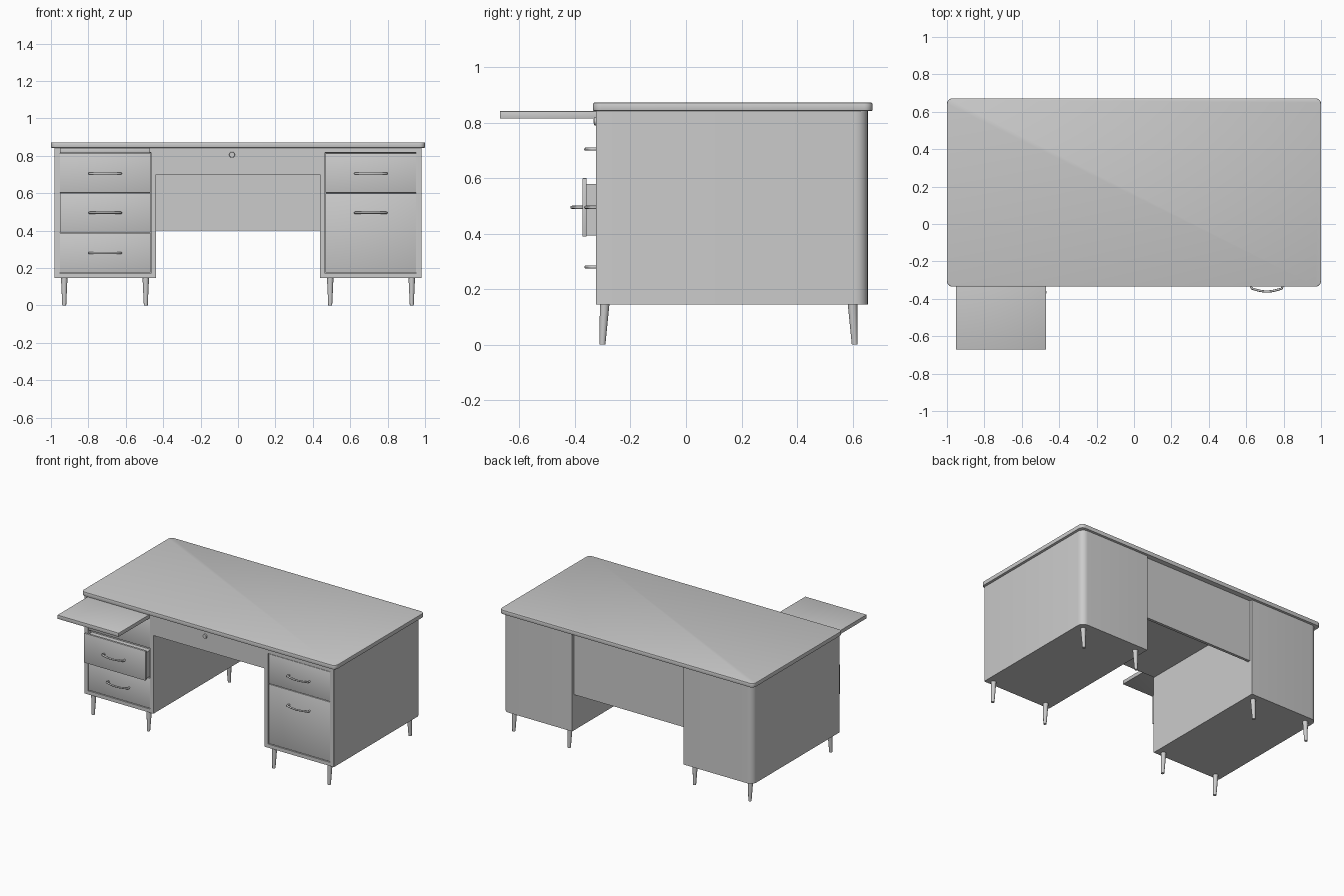
import bpy, bmesh, math
from mathutils import Vector

if "Cube" in bpy.data.objects:
    bpy.data.objects.remove(bpy.data.objects["Cube"])


def finish(bm, name, smooth=True):
    bmesh.ops.recalc_face_normals(bm, faces=bm.faces[:])
    me = bpy.data.meshes.new(name)
    bm.to_mesh(me)
    bm.free()
    ob = bpy.data.objects.new(name, me)
    bpy.context.collection.objects.link(ob)
    if smooth:
        bpy.ops.object.select_all(action='DESELECT')
        ob.select_set(True)
        bpy.context.view_layer.objects.active = ob
        bpy.ops.object.shade_smooth_by_angle(angle=math.radians(35))
    return ob


def box(name, x, y, z, bevel=0.0):
    bm = bmesh.new()
    bmesh.ops.create_cube(bm, size=1)
    for v in bm.verts:
        v.co = Vector([(r[0] + r[1]) / 2 + c * (r[1] - r[0]) for c, r in zip(v.co, (x, y, z))])
    if bevel:
        bmesh.ops.bevel(bm, geom=bm.edges[:], offset=bevel, segments=2, affect='EDGES', profile=0.5)
    return finish(bm, name, bool(bevel))


def prism(corners, z0, z1, steps=6):
    """Upright block from (x, y, radius) corners; returns the bmesh."""
    pts = []
    n = len(corners)
    for i, (x, y, r) in enumerate(corners):
        p = Vector((x, y))
        if r == 0:
            pts.append(p)
            continue
        a = (Vector(corners[i - 1][:2]) - p).normalized() * r
        b = (Vector(corners[(i + 1) % n][:2]) - p).normalized() * r
        for k in range(steps + 1):
            t = k / steps * math.pi / 2
            pts.append(p + a * (1 - math.sin(t)) + b * (1 - math.cos(t)))
    bm = bmesh.new()
    face = bm.faces.new([bm.verts.new((p.x, p.y, z0)) for p in pts])
    ext = bmesh.ops.extrude_face_region(bm, geom=[face])
    for g in ext['geom']:
        if isinstance(g, bmesh.types.BMVert):
            g.co.z = z1
    bmesh.ops.recalc_face_normals(bm, faces=bm.faces[:])
    return bm


def pedestal(name, inner, outer):
    bm = prism([(inner, FRONT, 0), (outer, FRONT, 0.005), (outer, BACK, 0.045), (inner, BACK, 0)], 0.145, 0.842)
    front = min(bm.faces, key=lambda f: f.calc_center_median().y)
    # sunken opening framed by the carcass
    bmesh.ops.inset_region(bm, faces=[front], thickness=0.026, use_even_offset=True)
    bmesh.ops.inset_region(bm, faces=[front], thickness=0.0002, depth=-0.03)
    finish(bm, name)


def handle(name, x, y, z):
    cu = bpy.data.curves.new(name, 'CURVE')
    cu.dimensions = '3D'
    cu.bevel_depth = 0.006
    cu.bevel_resolution = 2
    cu.use_fill_caps = True
    sp = cu.splines.new('POLY')
    # bowed grip whose ends turn into the drawer face
    pts = [(-0.078, 0.004), (-0.084, -0.012)]
    pts += [(-0.08 + 0.16 * k / 12, -0.022 - 0.016 * math.sin(math.pi * k / 12)) for k in range(13)]
    pts += [(0.084, -0.012), (0.078, 0.004)]
    sp.points.add(len(pts) - 1)
    for p, (px, py) in zip(sp.points, pts):
        p.co = (x + px, y + py, z, 1)
    ob = bpy.data.objects.new(name, cu)
    bpy.context.collection.objects.link(ob)


def leg(name, x, y):
    bm = bmesh.new()
    s = -1 if y < 0 else 1
    bmesh.ops.create_cone(bm, cap_ends=True, segments=20, radius1=0.0105, radius2=0.0175, depth=0.15)
    for v in bm.verts:
        lean = -0.005 * s if v.co.z > 0 else 0.003 * s
        v.co += Vector((x, y + lean, 0.075))
    finish(bm, name)


FRONT, BACK = -0.325, 0.655

# desk top with rounded corners and softened rims
bm = prism([(-1, -0.335, 0.03), (1, -0.335, 0.03), (1, 0.672, 0.03), (-1, 0.672, 0.03)], 0.842, 0.872)
rims = [e for e in bm.edges if abs(e.verts[0].co.z - e.verts[1].co.z) < 1e-5]
bmesh.ops.bevel(bm, geom=rims, offset=0.004, segments=2, affect='EDGES', profile=0.5)
finish(bm, "desk_top")

# pedestals and their legs
for side, s in (("left", -1), ("right", 1)):
    pedestal(side + "_pedestal", s * 0.438, s * 0.982)
    for row, y in (("front", -0.298), ("back", 0.605)):
        for pos, x in (("inner", 0.493), ("outer", 0.929)):
            leg(f"{side}_{row}_{pos}_leg", s * x, y)

# drawers: name, side, bottom, top, pull-out, handle height
drawers = [
    ("left_top", -1, 0.602, 0.813, 0.0, 0.705),
    ("left_middle", -1, 0.39, 0.60, 0.05, 0.495),
    ("left_bottom", -1, 0.175, 0.387, 0.0, 0.28),
    ("right_top", 1, 0.602, 0.813, 0.0, 0.705),
    ("right_bottom", 1, 0.175, 0.598, 0.0, 0.495),
]
for name, s, z0, z1, out, hz in drawers:
    xs = sorted((s * 0.468, s * 0.952))
    y = FRONT + 0.002 - out
    box(name + "_drawer_front", xs, (y, y + 0.015), (z0, z1), 0.0015)
    if out:
        box(name + "_drawer_box", (xs[0] + 0.01, xs[1] - 0.01), (y + 0.014, y + 0.09), (z0 + 0.003, z1 - 0.02))
    handle(name + "_handle", s * 0.71, y, hz)

# pull-out writing board
box("writing_board", (-0.952, -0.47), (-0.67, -0.1), (0.815, 0.8415), 0.001)

# centre drawer, its lock and the rear modesty panel
box("centre_drawer", (-0.438, 0.438), (-0.322, 0.6), (0.70, 0.842))
box("modesty_panel", (-0.438, 0.438), (0.615, 0.635), (0.40, 0.842))
bm = bmesh.new()
bmesh.ops.create_cone(bm, cap_ends=True, segments=24, radius1=0.016, radius2=0.014, depth=0.012)
for v in bm.verts:
    v.co = Vector((v.co.x - 0.032, -0.325 - v.co.z, v.co.y + 0.805))
finish(bm, "drawer_lock")
box("lock_keyhole", (-0.034, -0.030), (-0.333, -0.33), (0.797, 0.813))
